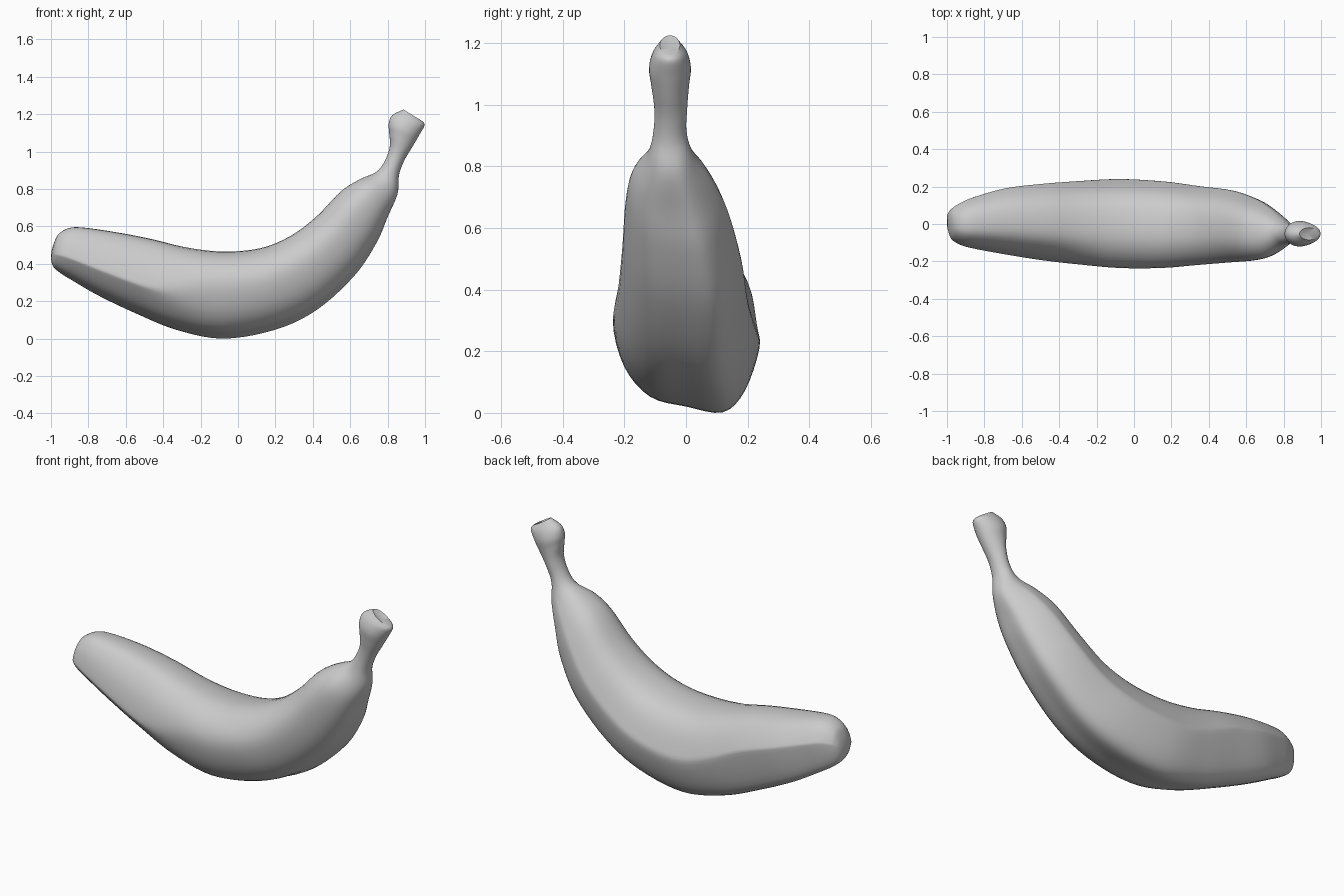
import bpy, bmesh, math
from mathutils import Vector

if "Cube" in bpy.data.objects:
    bpy.data.objects.remove(bpy.data.objects["Cube"])

# Stations from blossom end to stem: inner x,z | outer x,z | min y, max y | roundness
STATIONS = [
    (-.985, .51, -1.0, .425, -.035, .06, .5),
    (-.958, .56, -.988, .385, -.08, .085, .3),
    (-.90, .59, -.95, .352, -.11, .115, .1),
    (-.82, .59, -.88, .31, -.13, .145, 0),
    (-.65, .565, -.74, .23, -.158, .188, 0),
    (-.47, .53, -.55, .14, -.188, .21, 0),
    (-.28, .485, -.33, .05, -.215, .226, 0),
    (-.08, .462, -.08, .002, -.235, .238, 0),
    (.12, .48, .20, .05, -.235, .225, 0),
    (.28, .545, .42, .155, -.22, .20, 0),
    (.42, .65, .62, .335, -.207, .178, .05),
    (.55, .785, .74, .51, -.197, .135, .15),
    (.65, .85, .80, .645, -.177, .085, .35),
    (.74, .892, .853, .77, -.125, .025, .8),
    (.785, .95, .86, .87, -.106, .002, 1),
    (.812, 1.03, .888, .95, -.103, .004, 1),
    (.808, 1.10, .935, 1.03, -.113, .01, 1),
    (.806, 1.15, .97, 1.09, -.12, .016, 1),
    (.825, 1.195, .997, 1.14, -.108, .004, 1),
    (.885, 1.225, .987, 1.162, -.085, -.02, 1),
]

# Lopsided ridged sections: u across y, v from outer (0) to inner (1)
BODY = [(.5, 0), (0, .04), (-.5, .11), (-.85, .32), (-1, .64), (-.8, .87),
        (-.35, 1), (.3, .98), (.7, .85), (.95, .6), (1, .45), (.8, .15)]
BLOSSOM = [(.5, 0), (0, .02), (-.5, .12), (-.93, .32), (-1, .43), (-.82, .75),
           (-.42, .98), (.2, 1), (.65, .9), (.97, .68), (1, .55), (.78, .13)]


def spline(points, steps, closed):
    """Catmull-Rom resampling of points of any dimension."""
    n = len(points)
    pick = (lambda i: points[i % n]) if closed else (lambda i: points[max(0, min(n - 1, i))])
    out = []
    for i in range(n if closed else n - 1):
        a, b, c, d = pick(i - 1), pick(i), pick(i + 1), pick(i + 2)
        for k in range(steps):
            t = k / steps
            out.append([.5 * (2*q + (r - p)*t + (2*p - 5*q + 4*r - s)*t*t
                              + (3*q - p - 3*r + s)*t**3)
                        for p, q, r, s in zip(a, b, c, d)])
    if not closed:
        out.append(list(points[-1]))
    return out


body, blossom = spline(BODY, 4, True), spline(BLOSSOM, 4, True)
count = len(body)
bm = bmesh.new()
rings = []
for xi, zi, xo, zo, y0, y1, rnd in spline(STATIONS, 5, False):
    w = max(0, min(1, (-.1 - xi) / .4))
    w = w * w * (3 - 2 * w)
    ring = []
    for (u, v), (ub, vb) in zip(body, blossom):
        u += (ub - u) * w
        v += (vb - v) * w
        ang = math.atan2(2 * v - 1, u)
        u += (math.cos(ang) - u) * rnd
        v += (.5 + .5 * math.sin(ang) - v) * rnd
        ring.append(bm.verts.new((xo + (xi - xo) * v,
                                  (y0 + y1) / 2 + u * (y1 - y0) / 2,
                                  zo + (zi - zo) * v)))
    rings.append(ring)

# Skin
for a, b in zip(rings, rings[1:]):
    for i in range(count):
        j = (i + 1) % count
        bm.faces.new((a[i], a[j], b[j], b[i]))

# End caps: rounded blossom end, barely dished stem end
for ring, push in ((rings[0], Vector((-.005, 0, 0))), (rings[-1], Vector((-.005, 0, -.01)))):
    mid = sum((v.co for v in ring), Vector()) / count
    tip = bm.verts.new(mid + push)
    for i in range(count):
        bm.faces.new((ring[i], ring[(i + 1) % count], tip))

bmesh.ops.recalc_face_normals(bm, faces=bm.faces)
mesh = bpy.data.meshes.new("banana")
bm.to_mesh(mesh)
bm.free()
banana = bpy.data.objects.new("banana", mesh)
bpy.context.collection.objects.link(banana)
bpy.context.view_layer.objects.active = banana
banana.select_set(True)
bpy.ops.object.shade_smooth_by_angle(angle=math.radians(60))
